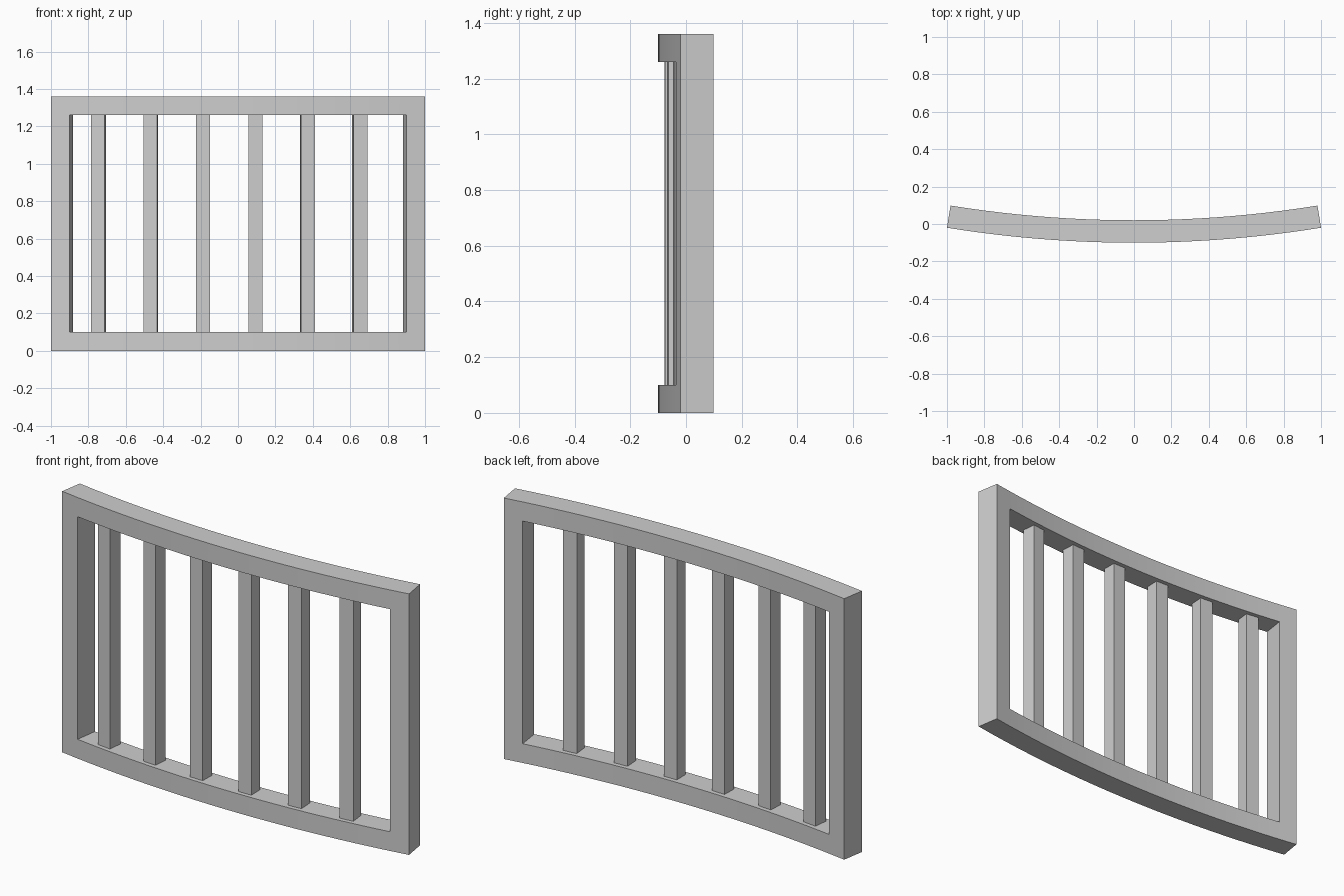
import bpy, bmesh, math

if "Cube" in bpy.data.objects:
    bpy.data.objects.remove(bpy.data.objects["Cube"])

# Curved railing panel: everything is swept around one vertical axis behind it
R = 6.29            # radius of the front face
CY = 6.19           # y of the arc centre
DEPTH, H, RAIL = 0.12, 1.36, 0.10
END = math.asin(1.0 / R)
INNER = math.asin(0.9 / R)
SEGS = 20

grey = bpy.data.materials.new("plain grey")
grey.diffuse_color = (0.62, 0.62, 0.62, 1)
grey.use_nodes = True
grey.node_tree.nodes["Principled BSDF"].inputs["Base Color"].default_value = grey.diffuse_color


def arc_point(angle, radius, z):
    return (radius * math.sin(angle), CY - radius * math.cos(angle), z)


def finish(name, bm):
    bmesh.ops.recalc_face_normals(bm, faces=bm.faces)
    mesh = bpy.data.meshes.new(name)
    bm.to_mesh(mesh)
    bm.free()
    mesh.materials.append(grey)
    ob = bpy.data.objects.new(name, mesh)
    bpy.context.collection.objects.link(ob)
    return ob


# Curved frame: grid of cells with the opening left out
bm = bmesh.new()
angles = [-END] + [-INNER + 2 * INNER * i / SEGS for i in range(SEGS + 1)] + [END]
levels = [0, RAIL, H - RAIL, H]
radii = [R, R - DEPTH]
grid = {(i, j, k): bm.verts.new(arc_point(a, r, z))
        for i, a in enumerate(angles)
        for j, z in enumerate(levels)
        for k, r in enumerate(radii)}
n = len(angles) - 1


def solid(i, j):
    return 0 <= i < n and 0 <= j < 3 and (j != 1 or i in (0, n - 1))


for i in range(n):
    for j in range(3):
        if not solid(i, j):
            continue
        corners = [(i, j), (i + 1, j), (i + 1, j + 1), (i, j + 1)]
        for k in (0, 1):
            bm.faces.new([grid[c + (k,)] for c in corners])
        # walls only where the neighbouring cell is empty
        neighbours = [(i, j - 1), (i + 1, j), (i, j + 1), (i - 1, j)]
        for s, nb in enumerate(neighbours):
            if not solid(*nb):
                a, b = corners[s], corners[(s + 1) % 4]
                bm.faces.new([grid[a + (0,)], grid[b + (0,)],
                              grid[b + (1,)], grid[a + (1,)]])
frame = finish("curved_frame", bm)
bpy.context.view_layer.objects.active = frame
frame.select_set(True)
bpy.ops.object.shade_smooth_by_angle(angle=math.radians(30))

# Square bars, each turned to face along the curve
BAR = 0.074
mid = R - DEPTH / 2
for i in range(6):
    angle = math.asin((-0.75 + 0.281 * i) / (R - 0.023))
    bm = bmesh.new()
    bmesh.ops.create_cube(bm, size=1)
    bmesh.ops.scale(bm, vec=(BAR, BAR, H - 2 * RAIL + 0.02), verts=bm.verts)
    bar = finish(f"bar_{i + 1}", bm)
    bar.location = arc_point(angle, mid, H / 2)
    bar.rotation_euler.z = angle
